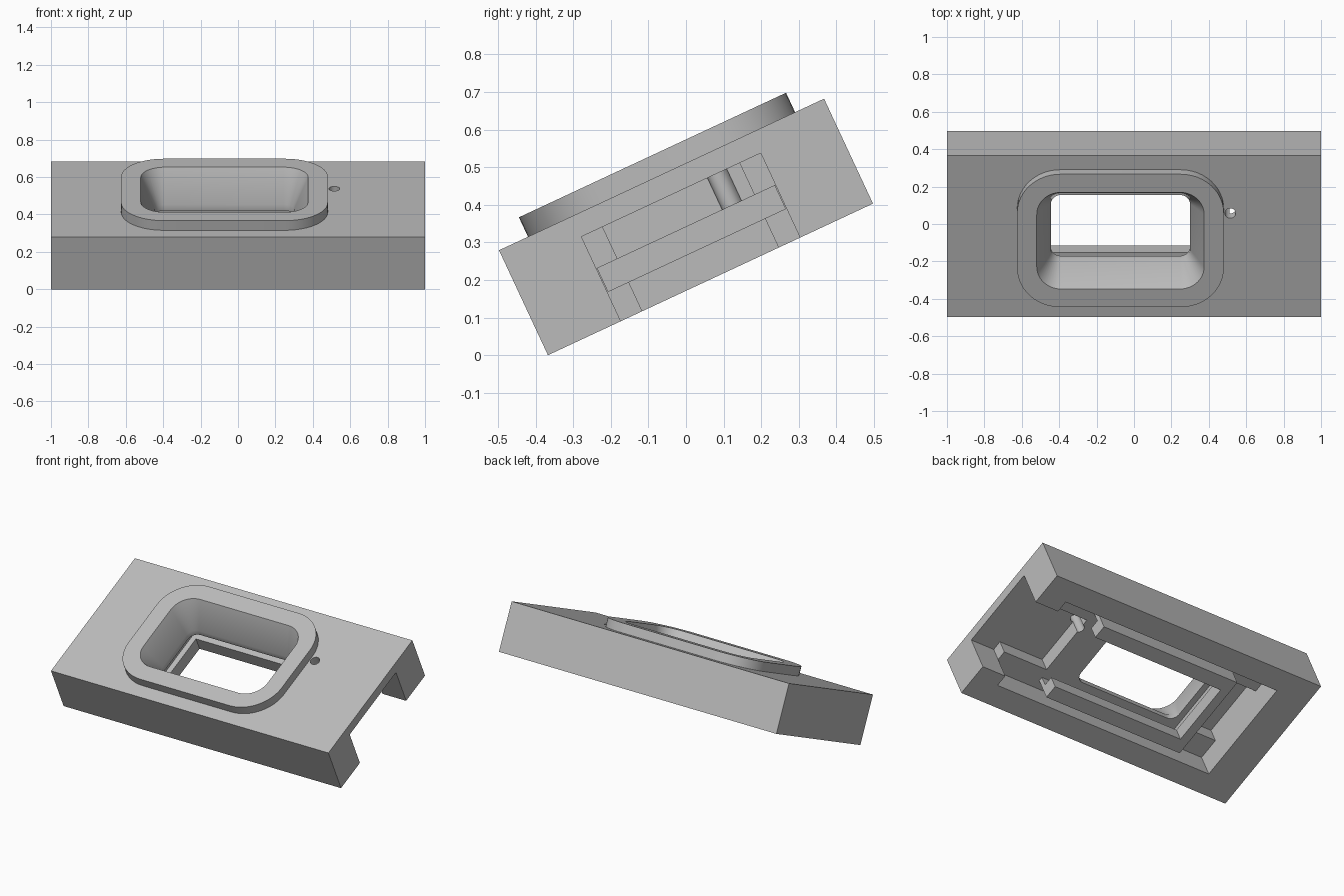
import bpy, bmesh, math
from mathutils import Matrix, Vector

old = bpy.data.objects.get("Cube")
if old:
    bpy.data.objects.remove(old, do_unlink=True)

grey = bpy.data.materials.new("mid grey")
grey.use_nodes = True
colour = (0.5, 0.5, 0.5, 1)
grey.diffuse_color = colour
grey.node_tree.nodes["Principled BSDF"].inputs["Base Color"].default_value = colour

MID = 0.477           # middle of the block's sloping width
LENGTH = 2 * MID
THICK = 0.308
TILT = math.radians(25)


def make_object(name, bm):
    bmesh.ops.recalc_face_normals(bm, faces=bm.faces)
    mesh = bpy.data.meshes.new(name)
    bm.to_mesh(mesh)
    bm.free()
    mesh.materials.append(grey)
    obj = bpy.data.objects.new(name, mesh)
    bpy.context.collection.objects.link(obj)
    return obj


def box(name, x0, x1, half, w0, w1):
    """Box centred across the block width."""
    bm = bmesh.new()
    bmesh.ops.create_cube(bm, size=1)
    size = Vector((x1 - x0, 2 * half, w1 - w0))
    centre = Vector(((x0 + x1) / 2, MID, (w0 + w1) / 2))
    for v in bm.verts:
        v.co = Vector(a * b for a, b in zip(v.co, size)) + centre
    return make_object(name, bm)


def rounded_outline(x0, x1, half, radius, w, steps=12):
    cx, hx = (x0 + x1) / 2, (x1 - x0) / 2
    points = []
    for corner, (sx, sy) in enumerate([(1, 1), (-1, 1), (-1, -1), (1, -1)]):
        for i in range(steps + 1):
            a = (corner + i / steps) * math.pi / 2
            points.append((cx + sx * (hx - radius) + radius * math.cos(a),
                           MID + sy * (half - radius) + radius * math.sin(a), w))
    return points


def loft(name, outlines):
    """Closed solid through a stack of matching outlines."""
    bm = bmesh.new()
    rings = [[bm.verts.new(p) for p in o] for o in outlines]
    n = len(rings[0])
    for a, b in zip(rings, rings[1:]):
        for i in range(n):
            j = (i + 1) % n
            bm.faces.new((a[i], a[j], b[j], b[i]))
    bm.faces.new(rings[0])
    bm.faces.new(rings[-1])
    return make_object(name, bm)


def combine(obj, tool, operation="DIFFERENCE"):
    tool.hide_render = True
    mod = obj.modifiers.new("combine", "BOOLEAN")
    mod.operation = operation
    mod.solver = "EXACT"
    mod.object = tool
    graph = bpy.context.evaluated_depsgraph_get()
    mesh = bpy.data.meshes.new_from_object(obj.evaluated_get(graph))
    obj.modifiers.clear()
    obj.data = mesh
    bpy.data.objects.remove(tool, do_unlink=True)


# Block with the raised rounded rim
body = box("housing", -1, 1, MID, 0, THICK)
rim = loft("rim", [rounded_outline(-0.625, 0.48, 0.392, 0.23, w) for w in (0.28, 0.365)])
combine(body, rim, "UNION")

# Underside pocket, end slot, and deep channels either side of the window
combine(body, box("pocket", -0.77, 0.83, 0.339, -0.1, 0.154))
combine(body, box("end_slot", 0.83, 1.1, 0.263, -0.1, 0.248))
combine(body, box("deep_channel", 0.51, 0.9, 0.201, -0.1, 0.248))
combine(body, box("far_channel", -0.77, -0.62, 0.201, -0.1, 0.248))

# Tapered window opening with a short straight throat
throat = (-0.445, 0.30, 0.188, 0.055)
mouth = (-0.52, 0.375, 0.285, 0.13)
combine(body, loft("window", [rounded_outline(*throat, 0.1),
                              rounded_outline(*throat, 0.19),
                              rounded_outline(*mouth, 0.365),
                              rounded_outline(*mouth, 0.45)]))

# Small pin hole beside the rim
bm = bmesh.new()
bmesh.ops.create_cone(bm, cap_ends=True, segments=32, radius1=0.029, radius2=0.029,
                      depth=0.4, matrix=Matrix.Translation((0.515, 0.612, 0.3)))
combine(body, make_object("pin_hole", bm))

# U-shaped grooved holder under the window
holder = box("panel_holder", -0.51, 0.5, 0.287, 0, 0.156)
combine(holder, box("holder_opening", -0.45, 0.6, 0.2, -0.1, 0.3))
combine(holder, box("holder_groove", -0.485, 0.6, 0.26, 0.086, 0.3))

# Tilt everything onto its lower edge
place = Matrix.Translation((0, -LENGTH / 2 * math.cos(TILT) + THICK / 2 * math.sin(TILT), 0)) \
    @ Matrix.Rotation(TILT, 4, "X")
for obj in (body, holder):
    obj.data.transform(place)
    bpy.ops.object.select_all(action="DESELECT")
    obj.select_set(True)
    bpy.context.view_layer.objects.active = obj
    bpy.ops.object.shade_smooth_by_angle(angle=math.radians(30))
